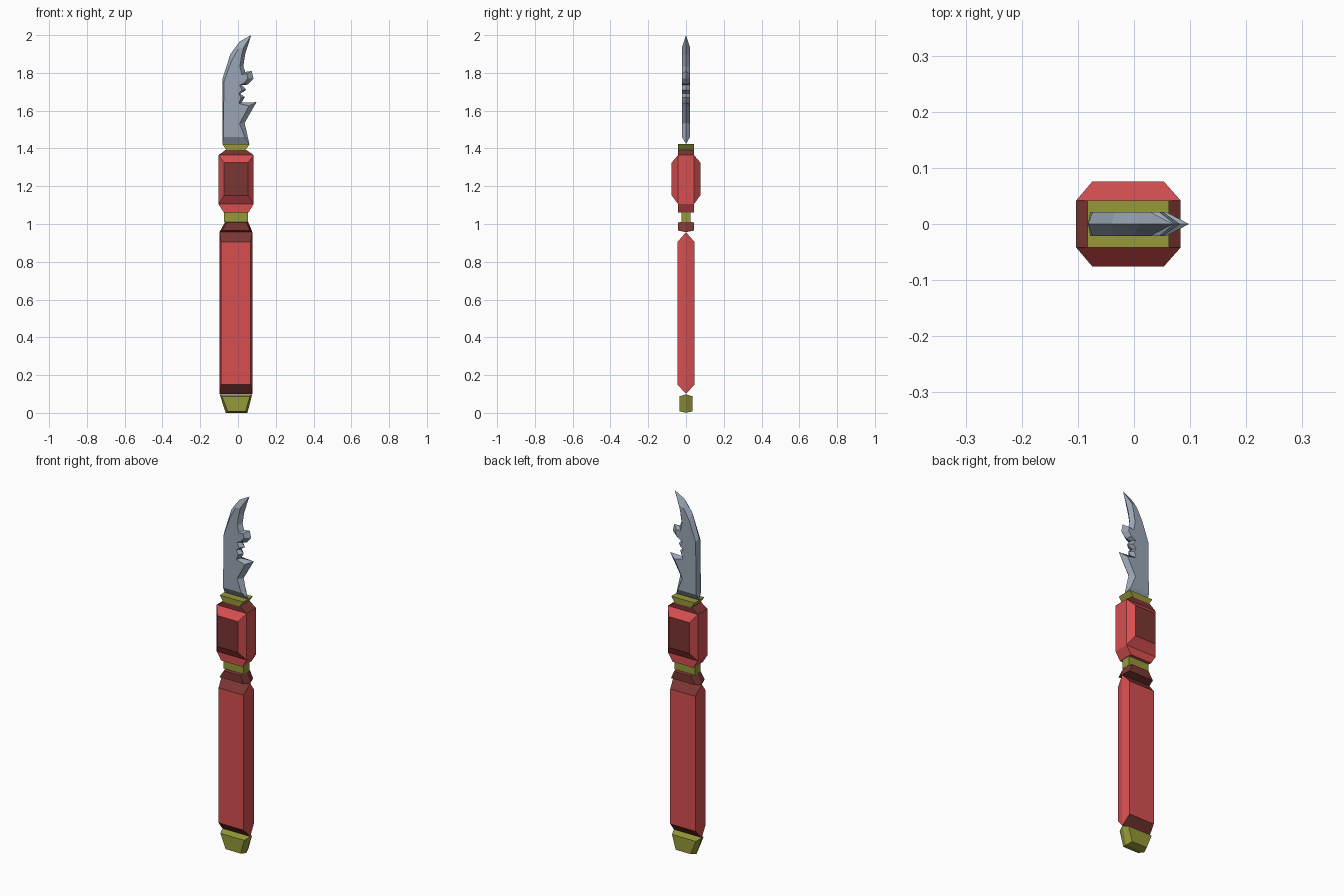
import bpy, bmesh

cube = bpy.data.objects.get("Cube")
if cube:
    bpy.data.objects.remove(cube, do_unlink=True)


def material(name, rgb):
    """Flat material from 8-bit sRGB values."""
    lin = [((c / 255 + 0.055) / 1.055) ** 2.4 for c in rgb] + [1.0]
    m = bpy.data.materials.new(name)
    m.use_nodes = True
    m.diffuse_color = lin
    b = m.node_tree.nodes["Principled BSDF"]
    b.inputs["Base Color"].default_value = lin
    b.inputs["Roughness"].default_value = 0.7
    return m


RED = material("red", (214, 79, 81))
BROWN = material("dark red brown", (123, 54, 50))
GOLD = material("olive gold", (150, 152, 57))
STEEL = material("blue grey steel", (153, 166, 181))


def loft(name, rings, mats, rule=None):
    """Join (y, [(x, z), ...]) outlines from front to back and cap both ends."""
    bm = bmesh.new()
    loops = [[bm.verts.new((x, y, z)) for x, z in pts] for y, pts in rings]
    n = len(loops[0])
    for a, b in zip(loops, loops[1:]):
        for i in range(n):
            j = (i + 1) % n
            bm.faces.new((a[i], a[j], b[j], b[i]))
    bm.faces.new(loops[0][::-1])
    bm.faces.new(loops[-1])
    bmesh.ops.recalc_face_normals(bm, faces=bm.faces[:])
    bm.normal_update()
    if rule:
        for f in bm.faces:
            f.material_index = rule(f.normal)
    me = bpy.data.meshes.new(name)
    bm.to_mesh(me)
    bm.free()
    for m in mats:
        me.materials.append(m)
    ob = bpy.data.objects.new(name, me)
    bpy.context.collection.objects.link(ob)
    return ob


def trap(b0, b1, zb, t0, t1, zt):
    """Trapezoid outline: bottom x range and height, top x range and height."""
    return [(b0, zb), (b1, zb), (t1, zt), (t0, zt)]


def gem(name, outer, inner, y, mats, rule=None):
    """Outline at mid depth with a smaller flat face in front and behind."""
    return loft(name, [(-y, inner), (0, outer), (y, inner)], mats, rule)


def prism(name, outline, y, mats):
    return loft(name, [(-y, outline), (y, outline)], mats)


# Pommel, narrowing towards the bottom
gem("pommel", trap(-0.065, 0.05, 0.0, -0.097, 0.075, 0.098),
    trap(-0.053, 0.04, 0.008, -0.085, 0.063, 0.088), 0.034, [GOLD])

# Long grip with wedge ends in the darker colour
gem("grip", trap(-0.098, 0.076, 0.10, -0.098, 0.076, 0.957),
    trap(-0.089, 0.066, 0.15, -0.089, 0.066, 0.905), 0.045, [RED, BROWN],
    lambda n: 1 if abs(n.z) > 0.5 else 0)

# Collar above the grip
gem("collar", trap(-0.098, 0.076, 0.957, -0.066, 0.052, 1.016),
    trap(-0.086, 0.064, 0.965, -0.058, 0.044, 1.008), 0.042, [BROWN])

# Narrow neck
prism("neck", trap(-0.073, 0.053, 1.01, -0.073, 0.053, 1.062), 0.025, [GOLD])

# Guard block with bevelled sides and dark front and back panels
body = trap(-0.103, 0.083, 1.105, -0.103, 0.083, 1.365)
panel = trap(-0.074, 0.053, 1.152, -0.074, 0.053, 1.325)
loft("guard_block", [(-0.076, panel), (-0.042, body), (0.042, body), (0.076, panel)],
     [RED, BROWN], lambda n: 1 if abs(n.y) > 0.95 else 0)
prism("lower_shoulder", trap(-0.075, 0.055, 1.06, -0.103, 0.083, 1.105), 0.042, [RED])
prism("upper_shoulder", trap(-0.103, 0.083, 1.365, -0.064, 0.042, 1.393), 0.042, [BROWN])

# Flared blade seat
prism("blade_seat", trap(-0.062, 0.04, 1.392, -0.083, 0.062, 1.424), 0.042, [GOLD])

# Blade: each row is an edge point (x, z) then its point on the flat face (x, z)
BLADE = [
    (-0.082, 1.424, -0.078, 1.46), (0.06, 1.424, 0.036, 1.46),
    (0.035, 1.535, 0.008, 1.53), (0.098, 1.645, 0.058, 1.625),
    (0.018, 1.642, 0.004, 1.638), (0.036, 1.672, 0.016, 1.668),
    (0.012, 1.69, 0.004, 1.69), (0.044, 1.71, 0.022, 1.708),
    (0.022, 1.735, 0.008, 1.735), (0.052, 1.738, 0.034, 1.748),
    (0.082, 1.77, 0.052, 1.772), (0.072, 1.81, 0.046, 1.796),
    (0.038, 1.805, 0.020, 1.79), (0.028, 1.835, 0.010, 1.835),
    (0.038, 1.9, 0.020, 1.895), (0.07, 2.0, 0.030, 1.935),
    (0.010, 1.967, 0.000, 1.925), (-0.040, 1.9, -0.034, 1.865),
    (-0.082, 1.77, -0.074, 1.755),
]
gem("blade", [p[:2] for p in BLADE], [p[2:] for p in BLADE], 0.021, [STEEL])
